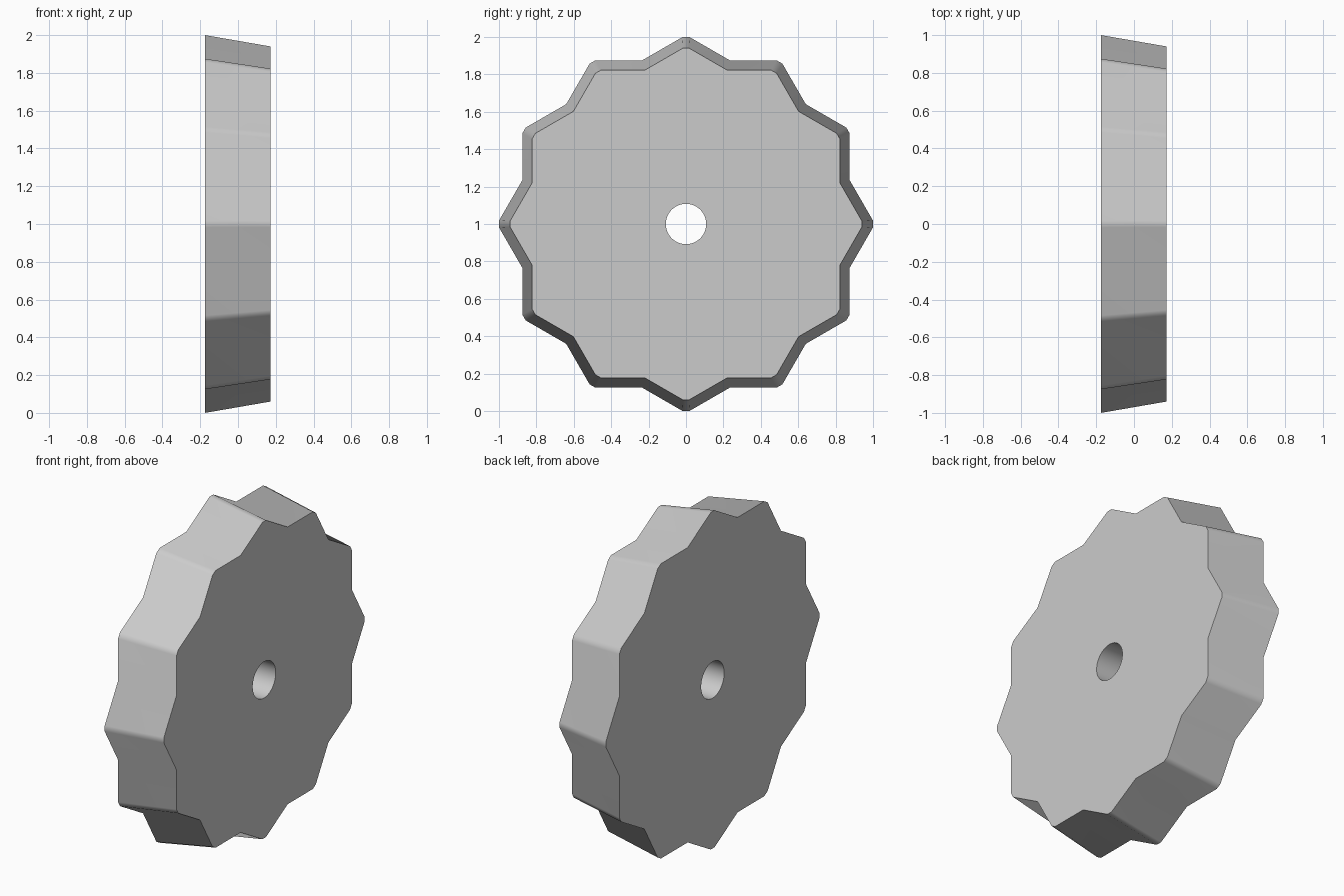
import bpy
import bmesh
from math import cos, sin, radians, pi, tau

cube = bpy.data.objects.get("Cube")
if cube:
    bpy.data.objects.remove(cube, do_unlink=True)

TEETH = 12
FLAT = 0.875          # distance from the axis to each flat flank
X_BACK, X_FRONT = -0.175, 0.172
TAPER = 0.94          # size of the small face against the large one
HOLE_R = 0.108
CENTRE_Z = 1.0


def star_profile():
    """Toothed outline: blunted tips with straight flanks between valleys."""
    pitch = tau / TEETH
    sharp_tip = FLAT / cos(pitch)
    valley = FLAT / cos(pitch / 2)
    half_tip = (sharp_tip - 1.0) * sin(radians(60)) / cos(radians(60))
    points = []
    for i in range(TEETH):
        a = i * pitch
        for t in (-half_tip, half_tip):
            points.append((cos(a) - t * sin(a), sin(a) + t * cos(a)))
        b = a + pitch / 2
        points.append((valley * cos(b), valley * sin(b)))
    return points


def circle_profile(radius, count):
    return [(radius * cos(i * tau / count), radius * sin(i * tau / count))
            for i in range(count)]


def add_ring(bm, profile, x, scale=1.0):
    verts = [bm.verts.new((x, y * scale, CENTRE_Z + z * scale)) for y, z in profile]
    edges = [bm.edges.new((v, verts[i - 1])) for i, v in enumerate(verts)]
    return verts, edges


def add_wall(bm, ring_a, ring_b):
    for i in range(len(ring_a)):
        bm.faces.new((ring_a[i - 1], ring_a[i], ring_b[i], ring_b[i - 1]))


# Tapered toothed wheel with a straight axle hole
bm = bmesh.new()
star, hole = star_profile(), circle_profile(HOLE_R, 48)
outer_back, outer_back_edges = add_ring(bm, star, X_BACK)
outer_front, outer_front_edges = add_ring(bm, star, X_FRONT, TAPER)
hole_back, hole_back_edges = add_ring(bm, hole, X_BACK)
hole_front, hole_front_edges = add_ring(bm, hole, X_FRONT)

# End faces around the hole, then the rim and the bore
for edges in (outer_back_edges + hole_back_edges, outer_front_edges + hole_front_edges):
    bmesh.ops.triangle_fill(bm, edges=edges, use_beauty=True)
add_wall(bm, outer_back, outer_front)
add_wall(bm, hole_back, hole_front)
bmesh.ops.recalc_face_normals(bm, faces=bm.faces[:])

mesh = bpy.data.meshes.new("toothed_wheel")
bm.to_mesh(mesh)
bm.free()
wheel = bpy.data.objects.new("toothed_wheel", mesh)
bpy.context.collection.objects.link(wheel)

# Plain grey finish
grey = bpy.data.materials.new("light_grey")
grey.use_nodes = True
colour = (0.6, 0.6, 0.6, 1.0)
grey.diffuse_color = colour
grey.node_tree.nodes["Principled BSDF"].inputs["Base Color"].default_value = colour
mesh.materials.append(grey)

# Soft rim shading with crisp end-face edges
bpy.ops.object.select_all(action="DESELECT")
wheel.select_set(True)
bpy.context.view_layer.objects.active = wheel
bpy.ops.object.shade_smooth_by_angle(angle=radians(40))
